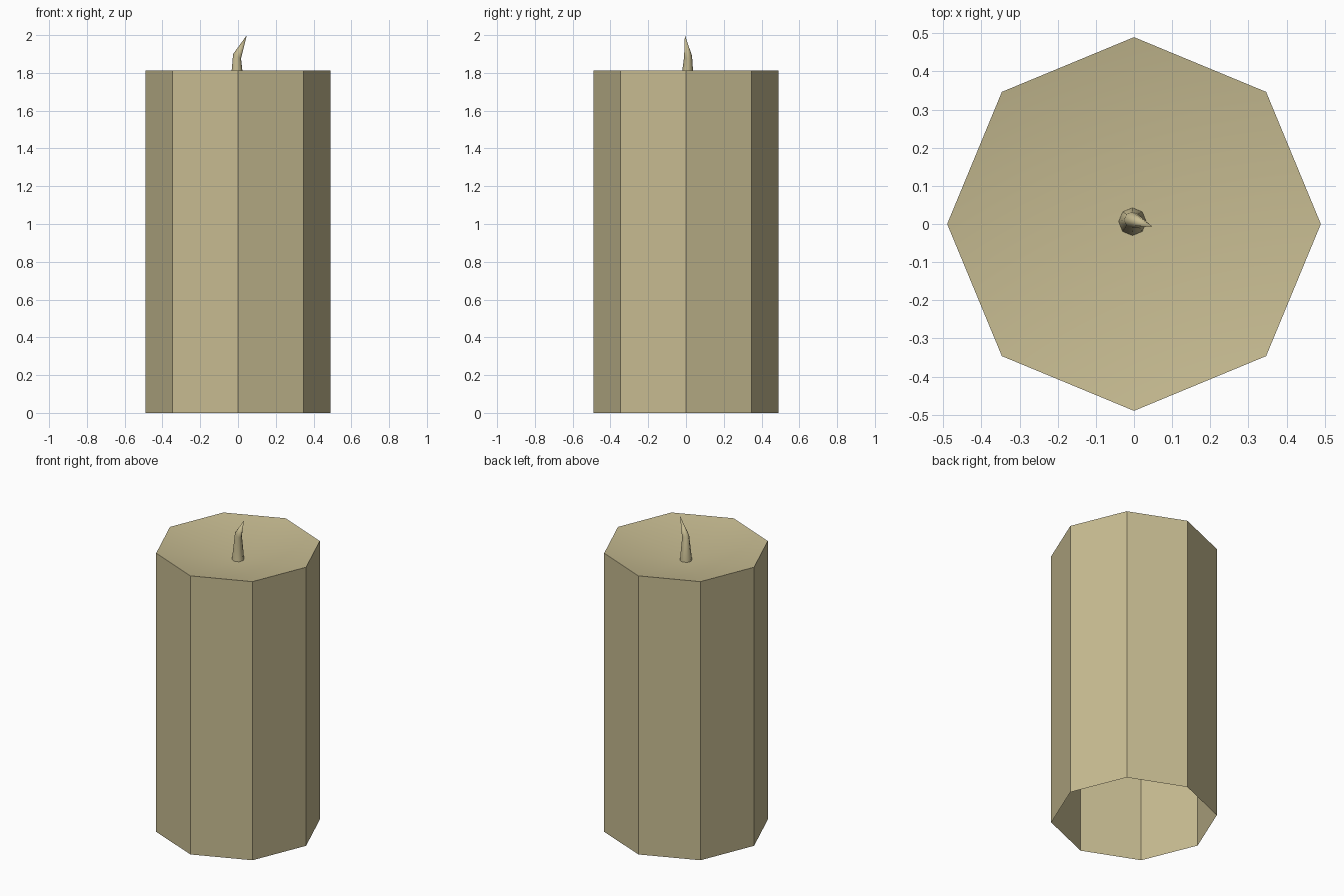
import bpy, bmesh, math
from mathutils import Vector

if "Cube" in bpy.data.objects:
    bpy.data.objects.remove(bpy.data.objects["Cube"])

wax = bpy.data.materials.new("cream_wax")
wax.diffuse_color = (0.57, 0.50, 0.285, 1)
wax.use_nodes = True
wax.node_tree.nodes["Principled BSDF"].inputs["Base Color"].default_value = wax.diffuse_color

SIDES = 8


def make_ring(bm, centre, radius, tilt_x=0.0, tilt_y=0.0):
    """Eight-sided ring; tilt values are the height slope along x and y."""
    verts = []
    for i in range(SIDES):
        a = i * 2 * math.pi / SIDES
        x, y = radius * math.cos(a), radius * math.sin(a)
        verts.append(bm.verts.new(Vector(centre) + Vector((x, y, x * tilt_x + y * tilt_y))))
    return verts


def bridge(bm, low, high):
    for i in range(SIDES):
        j = (i + 1) % SIDES
        bm.faces.new((low[i], low[j], high[j], high[i]))


def fan(bm, ring, tip, smooth=False):
    v = bm.verts.new(tip)
    for i in range(SIDES):
        bm.faces.new((ring[i], ring[(i + 1) % SIDES], v)).smooth = smooth


def finish(bm, name):
    mesh = bpy.data.meshes.new(name)
    bm.to_mesh(mesh)
    bm.free()
    mesh.materials.append(wax)
    obj = bpy.data.objects.new(name, mesh)
    bpy.context.collection.objects.link(obj)
    return obj


# Candle body: open-bottomed octagonal wall with a shallow dished top
bm = bmesh.new()
bottom = make_ring(bm, (0, 0, 0), 0.49)
rim = make_ring(bm, (0, 0, 1.813), 0.49)
bridge(bm, bottom, rim)
fan(bm, rim, (0, 0, 1.725), smooth=True)
for e in bm.edges:
    if len(e.link_faces) == 2 and e.calc_face_angle() > math.radians(30):
        e.smooth = False
finish(bm, "candle_body")

# Wick: tapered stem with a bent, pointed tip
bm = bmesh.new()
base = make_ring(bm, (-0.004, 0.006, 1.725), 0.037)
bend = make_ring(bm, (-0.005, 0.011, 1.888), 0.021, tilt_x=-0.55, tilt_y=0.1)
bridge(bm, base, bend)
fan(bm, bend, (0.047, -0.006, 2.0), smooth=True)
for f in bm.faces:
    f.smooth = True
for e in bm.edges:
    if len(e.link_faces) == 2 and e.calc_face_angle() > math.radians(30):
        e.smooth = False
finish(bm, "wick")
